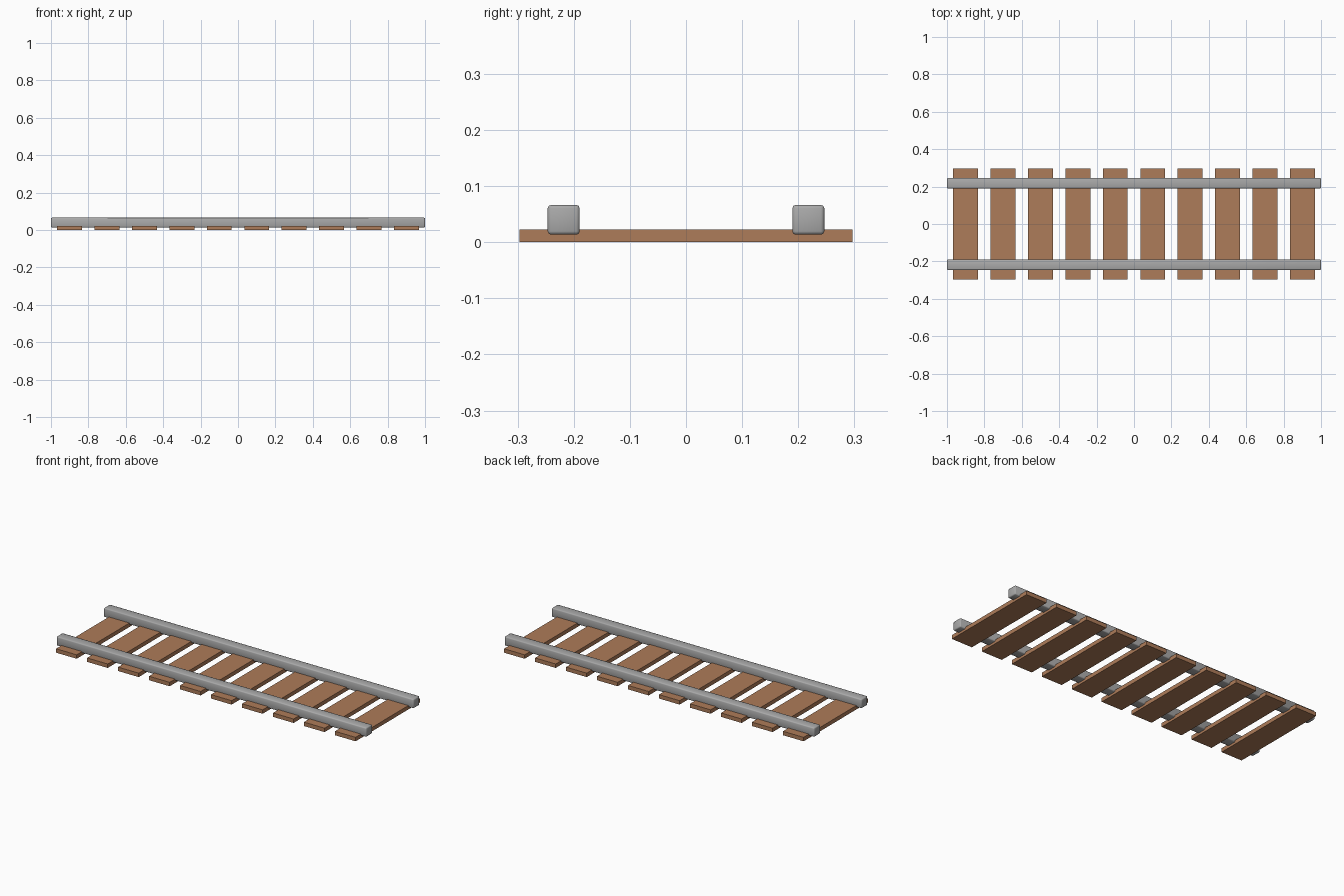
import bpy
import bmesh

cube = bpy.data.objects.get("Cube")
if cube:
    bpy.data.objects.remove(cube, do_unlink=True)


def make_material(name, color):
    mat = bpy.data.materials.new(name)
    mat.use_nodes = True
    mat.diffuse_color = color
    mat.node_tree.nodes["Principled BSDF"].inputs["Base Color"].default_value = color
    return mat


def add_box(name, center, size, mat):
    mesh = bpy.data.meshes.new(name)
    bm = bmesh.new()
    bmesh.ops.create_cube(bm, size=1)
    bmesh.ops.scale(bm, vec=size, verts=bm.verts)
    bm.to_mesh(mesh)
    bm.free()
    obj = bpy.data.objects.new(name, mesh)
    obj.location = center
    mesh.materials.append(mat)
    bpy.context.collection.objects.link(obj)
    return obj


wood = make_material("brown wood", (0.42, 0.2, 0.1, 1))
steel = make_material("grey steel", (0.4, 0.4, 0.4, 1))

# Sleepers: flat planks evenly spaced along the track
SLEEPERS = 10
SPACING = 0.2
for i in range(SLEEPERS):
    x = (i - (SLEEPERS - 1) / 2) * SPACING
    add_box(f"sleeper_{i + 1}", (x, 0, 0.0115), (0.133, 0.593, 0.023), wood)

# Rails: long bars with softened edges, sunk slightly into the sleepers
for name, side in (("front_rail", -1), ("back_rail", 1)):
    rail = add_box(name, (0, side * 0.218, 0.04), (2, 0.057, 0.053), steel)
    bevel = rail.modifiers.new("soft edges", "BEVEL")
    bevel.width = 0.006
    bevel.segments = 2
    rail.data.shade_smooth()
